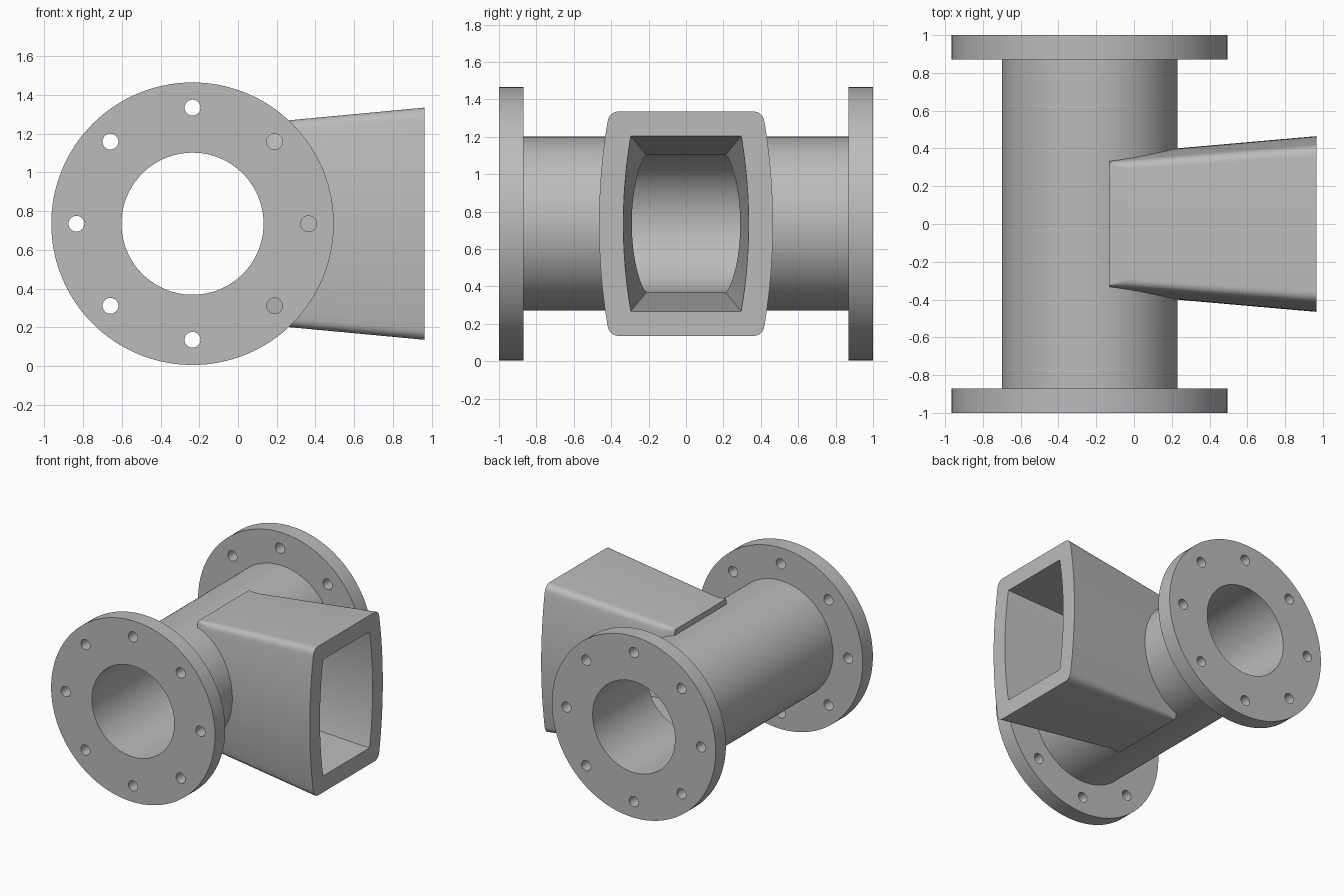
import bpy, bmesh, math
from mathutils import Matrix, Vector

if "Cube" in bpy.data.objects:
    bpy.data.objects.remove(bpy.data.objects["Cube"], do_unlink=True)

AXIS_X, AXIS_Z = -0.235, 0.735
FLANGE_R, PIPE_R, BORE_R = 0.73, 0.465, 0.367
FLANGE_Y = 0.87
SEGMENTS = 128

metal = bpy.data.materials.new("grey metal")
metal.use_nodes = True
grey = (0.5, 0.5, 0.5, 1)
metal.diffuse_color = grey
metal.node_tree.nodes["Principled BSDF"].inputs["Base Color"].default_value = grey


def make_object(name, bm):
    bmesh.ops.recalc_face_normals(bm, faces=bm.faces)
    mesh = bpy.data.meshes.new(name)
    bm.to_mesh(mesh)
    bm.free()
    mesh.materials.append(metal)
    obj = bpy.data.objects.new(name, mesh)
    bpy.context.collection.objects.link(obj)
    return obj


def loft(bm, rings):
    """Skin a list of equal-length point rings and cap both ends."""
    loops = [[bm.verts.new(p) for p in ring] for ring in rings]
    for a, b in zip(loops, loops[1:]):
        for i in range(len(a)):
            j = (i + 1) % len(a)
            bm.faces.new((a[i], a[j], b[j], b[i]))
    bm.faces.new(loops[0])
    bm.faces.new(loops[-1])


def circle(radius, y, x=AXIS_X, z=AXIS_Z, n=SEGMENTS):
    steps = [2 * math.pi * i / n for i in range(n)]
    return [(x + radius * math.cos(a), y, z + radius * math.sin(a)) for a in steps]


def bulged_section(x, middle, corner, height, fillet=0.0):
    """Rectangle with bowed sides; half sizes in y (middle, corner) and z."""
    def side(z):
        return middle - (middle - corner) * (z / height) ** 2
    quarter = []
    if fillet:
        start = Vector((corner - fillet, height))
        tip = Vector((corner, height))
        end = Vector((side(height - fillet), height - fillet))
        for i in range(8):
            t = i / 8
            p = start * (1 - t) ** 2 + tip * 2 * t * (1 - t) + end * t * t
            quarter.append((p.x, p.y))
    top = height - fillet
    quarter += [(side(top * (1 - i / 12)), top * (1 - i / 12)) for i in range(13)]
    half = quarter + [(y, -z) for y, z in reversed(quarter[:-1])]
    full = half + [(-y, z) for y, z in reversed(half)]
    return [(x, y, AXIS_Z + z) for y, z in full]


def apply_boolean(target, tool, operation):
    mod = target.modifiers.new(tool.name, 'BOOLEAN')
    mod.operation = operation
    mod.solver = 'EXACT'
    mod.object = tool
    bpy.context.view_layer.objects.active = target
    bpy.ops.object.modifier_apply(modifier=mod.name)
    bpy.data.objects.remove(tool, do_unlink=True)


# Main pipe with a flange at each end
bm = bmesh.new()
loft(bm, [circle(r, y) for r, y in (
    (FLANGE_R, -1), (FLANGE_R, -FLANGE_Y), (PIPE_R, -FLANGE_Y),
    (PIPE_R, FLANGE_Y), (FLANGE_R, FLANGE_Y), (FLANGE_R, 1))])
body = make_object("flanged_pipe_with_side_duct", bm)

# Flared side duct; its rounded corners run out to sharp at the inner end
bm = bmesh.new()
loft(bm, [
    bulged_section(-0.13, 0.369, 0.325, 0.498, 0.004),
    bulged_section(-0.04, 0.377, 0.332, 0.506, 0.045),
    bulged_section(0.965, 0.465, 0.41, 0.6, 0.055)])
apply_boolean(body, make_object("side_duct", bm), 'UNION')

# Round bore through the pipe
bm = bmesh.new()
loft(bm, [circle(BORE_R, -1.1), circle(BORE_R, 1.1)])
apply_boolean(body, make_object("bore_cutter", bm), 'DIFFERENCE')

# Tapered channel from the duct mouth into the bore
bm = bmesh.new()
loft(bm, [
    bulged_section(AXIS_X, 0.27, 0.21, 0.366),
    bulged_section(0.965, 0.335, 0.295, 0.468),
    bulged_section(1.05, 0.34, 0.301, 0.475)])
apply_boolean(body, make_object("channel_cutter", bm), 'DIFFERENCE')

# Eight bolt holes in each flange
bm = bmesh.new()
for i in range(8):
    a = math.pi * i / 4
    x, z = AXIS_X + 0.6 * math.cos(a), AXIS_Z + 0.6 * math.sin(a)
    for s in (-1, 1):
        loft(bm, [circle(0.041, s * y, x, z, 32) for y in (0.84, 1.05)])
apply_boolean(body, make_object("bolt_hole_cutter", bm), 'DIFFERENCE')

# Smooth the curved walls, keep the rims crisp
bpy.ops.object.select_all(action='DESELECT')
body.select_set(True)
bpy.context.view_layer.objects.active = body
bpy.ops.object.shade_smooth_by_angle(angle=math.radians(25))
